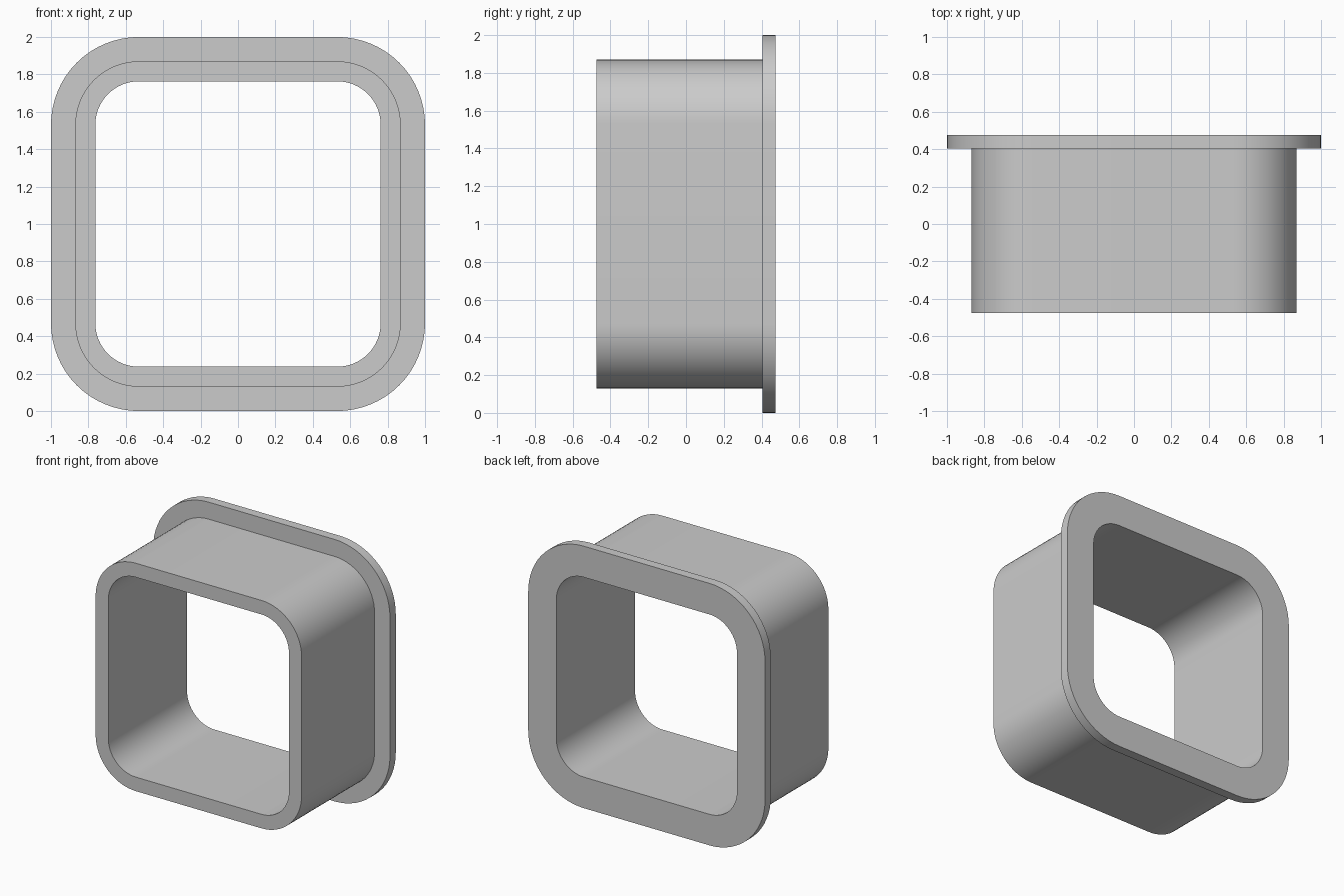
import bpy, bmesh, math

cube = bpy.data.objects.get("Cube")
if cube:
    bpy.data.objects.remove(cube, do_unlink=True)

CORNER = 0.53          # distance of corner arc centres from the axis
STEPS = 16             # segments per rounded corner
FRONT, STEP, BACK = -0.475, 0.405, 0.475
INNER, SLEEVE, FLANGE = 0.763, 0.87, 1.0

# Plain grey finish
grey = bpy.data.materials.new("plain_grey")
grey.use_nodes = True
colour = (0.6, 0.6, 0.6, 1)
grey.diffuse_color = colour
grey.node_tree.nodes["Principled BSDF"].inputs["Base Color"].default_value = colour


def rounded_square(bm, half, y):
    """Ring of vertices around a rounded square with concentric corners."""
    radius = half - CORNER
    ring = []
    for quarter, (sx, sz) in enumerate([(1, 1), (-1, 1), (-1, -1), (1, -1)]):
        for i in range(STEPS + 1):
            a = (quarter + i / STEPS) * math.pi / 2
            ring.append(bm.verts.new((sx * CORNER + radius * math.cos(a), y,
                                      1 + sz * CORNER + radius * math.sin(a))))
    return ring


# Sleeve and flange: one closed wall section carried around the opening
section = [(SLEEVE, FRONT), (SLEEVE, STEP), (FLANGE, STEP),
           (FLANGE, BACK), (INNER, BACK), (INNER, FRONT)]
bm = bmesh.new()
rings = [rounded_square(bm, half, y) for half, y in section]
for k, ring in enumerate(rings):
    following = rings[(k + 1) % len(rings)]
    for i in range(len(ring)):
        j = (i + 1) % len(ring)
        bm.faces.new((ring[i], ring[j], following[j], following[i]))
bmesh.ops.recalc_face_normals(bm, faces=bm.faces)

mesh = bpy.data.meshes.new("flanged_sleeve")
bm.to_mesh(mesh)
bm.free()
mesh.materials.append(grey)
sleeve = bpy.data.objects.new("flanged_sleeve", mesh)
bpy.context.collection.objects.link(sleeve)

# Smooth corners, crisp rims
bpy.ops.object.select_all(action="DESELECT")
sleeve.select_set(True)
bpy.context.view_layer.objects.active = sleeve
bpy.ops.object.shade_smooth_by_angle(angle=math.radians(30))
